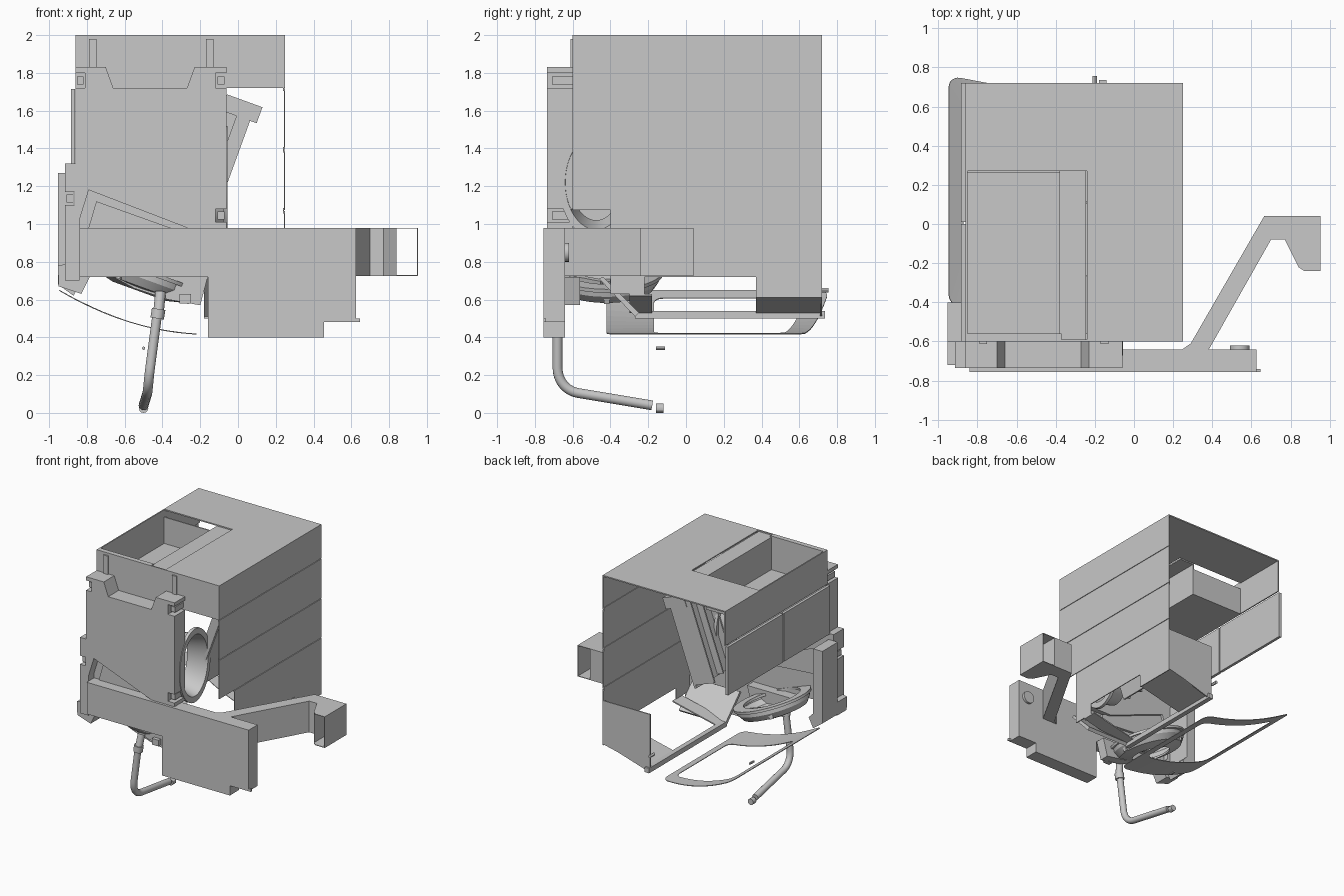
import bpy, bmesh, math
from mathutils import Matrix, Vector

old = bpy.data.objects.get("Cube")
if old:
    bpy.data.objects.remove(old, do_unlink=True)

grey = bpy.data.materials.new("plain_grey")
grey.use_nodes = True
colour = (0.58, 0.58, 0.58, 1)
grey.diffuse_color = colour
grey.node_tree.nodes["Principled BSDF"].inputs["Base Color"].default_value = colour
TILT = Matrix.Rotation(math.radians(20), 4, 'Y')


def finish(name, bm, smooth=False):
    bmesh.ops.recalc_face_normals(bm, faces=bm.faces)
    mesh = bpy.data.meshes.new(name)
    bm.to_mesh(mesh)
    bm.free()
    mesh.materials.append(grey)
    ob = bpy.data.objects.new(name, mesh)
    bpy.context.collection.objects.link(ob)
    if smooth:
        bpy.ops.object.select_all(action='DESELECT')
        ob.select_set(True)
        bpy.context.view_layer.objects.active = ob
        bpy.ops.object.shade_smooth_by_angle()
    return ob


def box(name, x, y, z):
    bm = bmesh.new()
    bmesh.ops.create_cube(bm, size=1)
    for v in bm.verts:
        v.co = [r[0] + (c + 0.5) * (r[1] - r[0]) for c, r in zip(v.co, (x, y, z))]
    return finish(name, bm)


def tilted_box(name, centre, size):
    h = [(-s / 2, s / 2) for s in size]
    ob = box(name, *h)
    ob.matrix_world = Matrix.Translation(centre) @ TILT
    return ob


def prism(name, pts, axis, a, b):
    # profile in the two remaining axes, extruded along the named one
    order = {'x': lambda p, d: (d, p[0], p[1]), 'y': lambda p, d: (p[0], d, p[1]),
             'z': lambda p, d: (p[0], p[1], d)}[axis]
    bm = bmesh.new()
    face = bm.faces.new([bm.verts.new(order(p, a)) for p in pts])
    new = bmesh.ops.extrude_face_region(bm, geom=[face])["geom"]
    shift = Vector(order((0, 0), b - a))
    bmesh.ops.translate(bm, vec=shift, verts=[v for v in new if isinstance(v, bmesh.types.BMVert)])
    return finish(name, bm)


def ring(name, profile, matrix, n=48):
    # closed radius/height profile spun round the local z axis
    bm = bmesh.new()
    loops = [[bm.verts.new(matrix @ Vector((r * math.cos(t), r * math.sin(t), h))) for r, h in profile]
             for t in [2 * math.pi * i / n for i in range(n)]]
    k = len(profile)
    for i in range(n):
        p, q = loops[i], loops[(i + 1) % n]
        for j in range(k):
            bm.faces.new((p[j], q[j], q[(j + 1) % k], p[(j + 1) % k]))
    return finish(name, bm, True)


def rod(name, start, end, r, n=24):
    a, b = Vector(start), Vector(end)
    d = b - a
    bm = bmesh.new()
    m = Matrix.Translation((a + b) / 2) @ d.to_track_quat('Z', 'Y').to_matrix().to_4x4()
    bmesh.ops.create_cone(bm, cap_ends=True, segments=n, radius1=r, radius2=r, depth=d.length, matrix=m)
    return finish(name, bm, True)


# Housing: top with a well opening, open back and open underside
FY, BY = -0.6, 0.72
box("top_back", (-0.86, 0.25), (0.27, BY), (1.99, 2))
box("top_side", (-0.24, 0.25), (FY, 0.27), (1.99, 2))
box("top_slide", (-0.37, -0.245), (FY, 0.27), (1.98, 1.99))
box("top_front_rim", (-0.86, -0.37), (FY, -0.56), (1.99, 2))
box("top_side_rim", (-0.86, -0.85), (FY, 0.27), (1.99, 2))
box("upper_front_panel", (-0.86, 0.25), (FY, FY + 0.01), (1.72, 2))
box("upper_right_panel", (-0.86, -0.85), (FY, BY), (1.72, 2))
for x in (-0.77, -0.15):
    box("front_rib", (x - 0.02, x + 0.02), (-0.612, FY), (1.72, 1.98))

# Well walls and floor
box("well_floor", (-0.85, -0.37), (-0.56, 0.27), (1.715, 1.725))
box("well_inner_wall", (-0.38, -0.37), (-0.56, 0.27), (1.72, 1.99))
box("well_back_wall", (-0.85, -0.37), (0.26, 0.27), (1.72, 1.94))
box("well_front_wall", (-0.85, -0.37), (-0.57, -0.56), (1.72, 1.99))

# Left wall: stacked panels separated by grooves
for low, high, y in ((1.722, 2, FY), (1.395, 1.717, FY), (1.073, 1.39, FY), (0.72, 1.068, -0.4)):
    box("left_wall_panel", (0.243, 0.25), (y, BY), (low, high))
for z in (1.72, 1.393, 1.07):
    box("groove_backing", (0.238, 0.243), (FY if z > 1.1 else -0.4, BY), (z - 0.015, z + 0.015))
box("left_wall_rear_skirt", (0.243, 0.25), (0.37, BY), (0.61, 0.72))
box("left_wall_front_skirt", (0.243, 0.25), (-0.4, -0.22), (0.63, 0.72))

# Right side panels
for a, b in ((FY, 0), (0.01, BY)):
    box("right_side_panel", (-0.885, -0.862), (a, b), (1.32, 1.715))

# Lower rear corner with a sloping floor around an opening
prism("lower_back_plate", [(0.25, 0.975), (0.25, 0.63), (-0.18, 0.5), (-0.18, 0.975)], 'y', BY - 0.01, BY)
slope = [(0.25, 0.63), (0.25, 0.62), (-0.14, 0.53), (-0.14, 0.54)]
prism("floor_front", slope, 'y', -0.3, -0.18)
prism("floor_back", slope, 'y', 0.37, BY)
box("floor_lip", (-0.18, -0.14), (-0.27, 0.735), (0.5, 0.54))
prism("front_slope", [(-0.46, 0.71), (-0.44, 0.72), (-0.25, 0.53), (-0.27, 0.51)], 'x', -0.18, 0.24)
rod("rear_pin", (-0.2, BY - 0.02, 0.65), (-0.2, 0.755, 0.65), 0.012, 12)

# Front block with a notched top, clip notches and a sloping cut below
outline = [(-0.86, 1.83), (-0.7, 1.83), (-0.66, 1.72), (-0.27, 1.72), (-0.23, 1.83), (-0.06, 1.83),
           (-0.06, 1.8), (-0.12, 1.8), (-0.12, 1.72), (-0.06, 1.72), (-0.06, 1.08), (-0.12, 1.08),
           (-0.12, 1.01), (-0.06, 1.01), (-0.06, 0.98), (-0.27, 0.98), (-0.79, 1.18), (-0.84, 1.02),
           (-0.84, 0.7), (-0.915, 0.7), (-0.915, 1.1), (-0.865, 1.1), (-0.865, 1.17), (-0.915, 1.17),
           (-0.915, 1.32), (-0.86, 1.32), (-0.86, 1.72), (-0.81, 1.72), (-0.81, 1.8), (-0.86, 1.8)]
prism("front_block", outline, 'y', -0.735, FY)
prism("front_recess", [(-0.84, 0.95), (-0.84, 1.02), (-0.79, 1.18), (-0.2, 0.97), (-0.2, 0.9)], 'y', -0.66, -0.62)
prism("recess_panel", [(-0.8, 0.95), (-0.75, 1.12), (-0.33, 0.97), (-0.33, 0.9)], 'y', -0.67, -0.66)
for x, z in ((-0.835, 1.76), (-0.09, 1.76), (-0.09, 1.045), (-0.89, 1.135)):
    box("clip", (x - 0.018, x + 0.018), (-0.71, FY), (z - 0.022, z + 0.022))
prism("right_bracket", [(-0.953, 1.27), (-0.953, 0.68), (-0.87, 0.62), (-0.83, 0.7), (-0.87, 0.74), (-0.87, 1.27)],
      'y', FY, -0.4)
prism("right_foot", [(-0.953, 0.78), (-0.95, 0.67), (-0.83, 0.63), (-0.78, 0.73), (-0.84, 0.8)], 'y', -0.72, FY)

# Crossbar with hanging block, pivot and side arm
prism("crossbar", [(-0.84, 0.98), (0.625, 0.98), (0.625, 0.48), (0.455, 0.48), (0.455, 0.4), (-0.16, 0.4),
                   (-0.16, 0.72), (-0.84, 0.72)], 'y', -0.755, -0.64)
box("crossbar_flange", (0.62, 0.645), (-0.755, -0.74), (0.48, 0.5))
rod("crossbar_pivot", (0.54, -0.645, 0.85), (0.54, -0.62, 0.85), 0.05)
prism("side_arm", [(0.24, -0.645), (0.29, -0.61), (0.665, 0.04), (0.84, 0.04), (0.84, -0.22), (0.77, -0.08),
                   (0.7, -0.08), (0.38, -0.645)], 'z', 0.725, 0.98)
end = [(0.84, 0.04), (0.953, 0.04), (0.953, -0.24), (0.87, -0.24), (0.84, -0.22)]
for a, b in ((0.725, 0.73), (0.975, 0.98)):
    prism("arm_end_plate", end, 'z', a, b)
box("arm_end_wall", (0.948, 0.953), (-0.24, 0.04), (0.725, 0.98))

# Oval drum opening, tilted chute and round bowl
drum = (Matrix.Translation((-0.08, -0.475, 1.22)) @ Matrix.Scale(0.66, 4, (0, 1, 0))
        @ Matrix.Rotation(math.pi / 2, 4, 'Y'))
ring("drum_ring", [(0.2, -0.14), (0.22, -0.14), (0.26, 0), (0.3, 0), (0.3, 0.025), (0.25, 0.025)], drum)
tilted_box("chute", (-0.04, -0.1, 1.29), (0.02, 0.42, 0.72))
for y in (-0.31, -0.17, -0.03):
    tilted_box("chute_rib", (-0.07, y, 1.3), (0.07, 0.012, 0.7))
tilted_box("chute_cheek", (-0.13, 0.11, 1.33), (0.2, 0.012, 0.68))
tilted_box("chute_head", (0.02, -0.1, 1.61), (0.2, 0.44, 0.09))
bowl = Matrix.Translation((-0.5, -0.42, 0.71)) @ TILT
ring("bowl", [(0.28, 0.04), (0.28, 0), (0.25, -0.045), (0.15, -0.07), (0.15, -0.055), (0.23, -0.03),
              (0.26, 0.01), (0.26, 0.04)], bowl)
ring("bowl_rim", [(0.3, 0.03), (0.3, 0.05), (0.22, 0.05), (0.22, 0.03)], bowl)
for i in range(3):
    spoke = tilted_box("bowl_spoke", (0, 0, 0), (0.24, 0.03, 0.03))
    spoke.matrix_world = bowl @ Matrix.Rotation(i * 2.1, 4, 'Z') @ Matrix.Translation((0.15, 0, -0.03))


# Curved frame hanging below the bowl
def rounded_loop(bm, x0, x1, y0, y1, r, skew):
    verts = []
    for cx, cy, start in ((x1 - r, y1 - r, 0), (x0 + r, y1 - r, 1), (x0 + r, y0 + r, 2), (x1 - r, y0 + r, 3)):
        corner = [(cx + r * math.cos(t), cy + r * math.sin(t))
                  for t in [(start + k / 6) * math.pi / 2 for k in range(7)]]
        if verts:
            px, py = verts[-1]
            verts += [(px + (corner[0][0] - px) * k / 8, py + (corner[0][1] - py) * k / 8) for k in range(1, 8)]
        verts += corner
    out = []
    for x, y in verts:
        u = -0.22 - x
        y += skew * u if y > 0.3 else 0
        out.append(bm.verts.new((x, y, 0.42 + 0.05 * u + 0.37 * u * u)))
    return out


bm = bmesh.new()
outer = rounded_loop(bm, -0.945, -0.22, -0.42, 0.62, 0.06, 0.19)
inner = rounded_loop(bm, -0.87, -0.27, -0.17, 0.51, 0.05, 0.19)
for i in range(len(outer)):
    j = (i + 1) % len(outer)
    bm.faces.new((outer[i], outer[j], inner[j], inner[i]))
frame = finish("curved_frame", bm)
frame.modifiers.new("thickness", 'SOLIDIFY').thickness = 0.005

# Wand: bent pipe with collar, mount and nozzle
curve = bpy.data.curves.new("wand_path", 'CURVE')
curve.dimensions = '3D'
curve.bevel_depth = 0.026
curve.bevel_resolution = 5
curve.use_fill_caps = True
path = [(-0.425, -0.68, 0.54), (-0.465, -0.68, 0.24), (-0.48, -0.57, 0.105), (-0.5, -0.18, 0.04)]
sp = curve.splines.new('BEZIER')
sp.bezier_points.add(3)
for bp, co in zip(sp.bezier_points, path):
    bp.co = co
    bp.handle_left_type = bp.handle_right_type = 'VECTOR'
for bp, left, right in ((sp.bezier_points[1], (-0.457, -0.68, 0.3), (-0.474, -0.68, 0.17)),
                        (sp.bezier_points[2], (-0.477, -0.635, 0.116), (-0.486, -0.45, 0.085))):
    bp.handle_left_type = bp.handle_right_type = 'FREE'
    bp.handle_left, bp.handle_right = left, right
helper = bpy.data.objects.new("wand_helper", curve)
bpy.context.collection.objects.link(helper)
bpy.context.view_layer.update()
mesh = bpy.data.meshes.new_from_object(helper.evaluated_get(bpy.context.evaluated_depsgraph_get()))
bpy.data.objects.remove(helper, do_unlink=True)
bm = bmesh.new()
bm.from_mesh(mesh)
finish("wand", bm, True)
rod("wand_collar", (-0.428, -0.68, 0.5), (-0.42, -0.68, 0.55), 0.036)
rod("wand_joint", (-0.42, -0.68, 0.54), (-0.41, -0.66, 0.64), 0.028)
prism("wand_mount", [(-0.66, 0.72), (-0.55, 0.66), (-0.37, 0.6), (-0.2, 0.57), (-0.16, 0.72)], 'y', -0.64, -0.56)
box("wand_clip", (-0.31, -0.25), (-0.67, -0.63), (0.58, 0.63))
rod("wand_nozzle", (-0.5, -0.16, 0.025), (-0.5, -0.12, 0.025), 0.025, 12)
rod("small_bolt", (-0.5, -0.16, 0.342), (-0.5, -0.11, 0.342), 0.009, 8)
